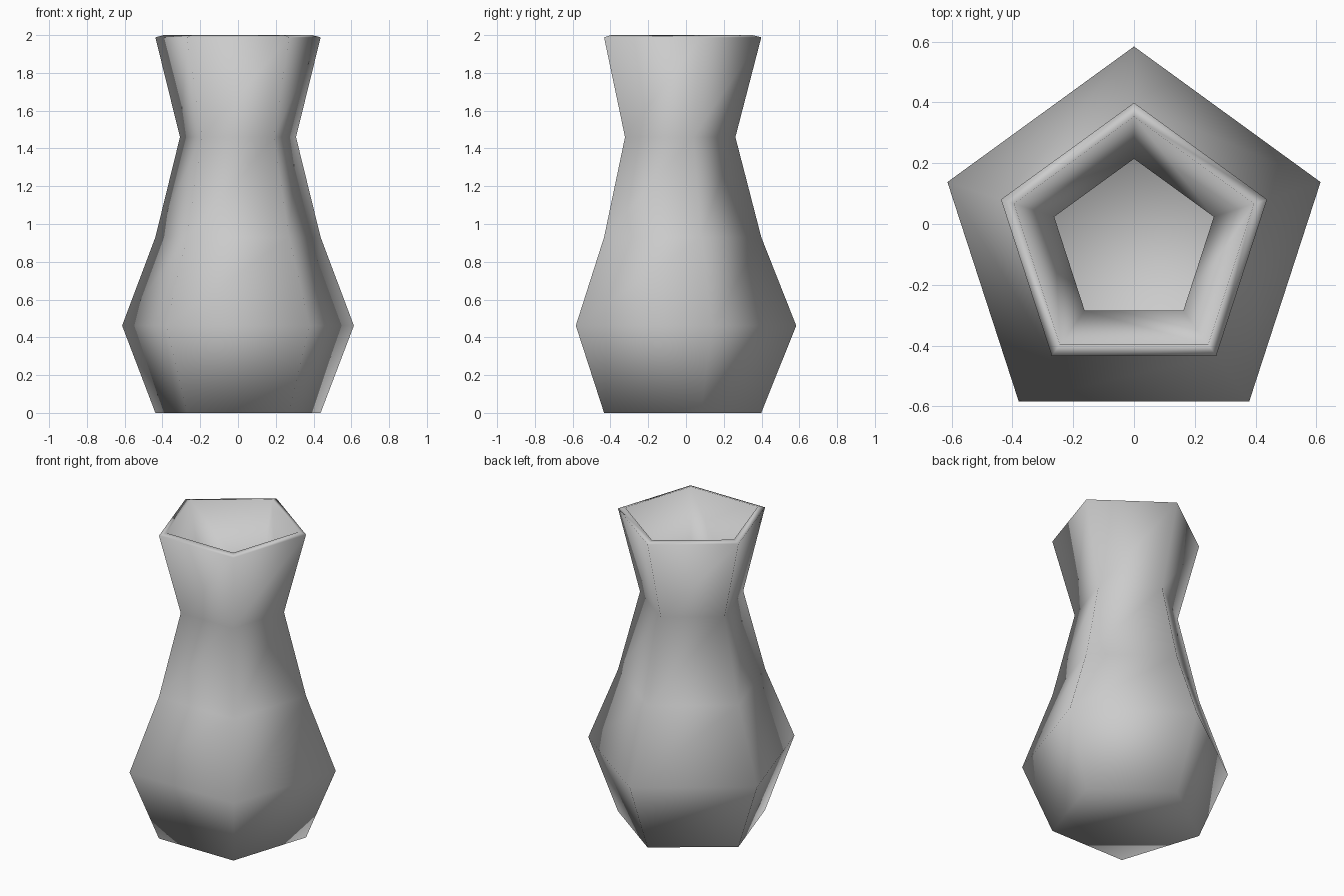
import bpy, bmesh
from math import sin, cos, pi

cube = bpy.data.objects.get("Cube")
if cube:
    bpy.data.objects.remove(cube, do_unlink=True)

SIDES = 5
CENTRE_Y = -0.0615
WALL = 0.047

# Vase colour
clay = bpy.data.materials.new("pale_grey_clay")
clay.use_nodes = True
grey = (0.6, 0.6, 0.6, 1)
clay.diffuse_color = grey
clay.node_tree.nodes["Principled BSDF"].inputs["Base Color"].default_value = grey

# Outer profile: radius and height from foot to lip
profile = [(0.46, 0), (0.645, 0.462), (0.46, 0.93), (0.323, 1.46), (0.46, 1.988)]

# Five-sided shell with a closed foot and an open mouth
bm = bmesh.new()
rings = []
for radius, z in profile:
    angles = [pi / 2 + 2 * pi * i / SIDES for i in range(SIDES)]
    rings.append([bm.verts.new((radius * cos(a), CENTRE_Y + radius * sin(a), z)) for a in angles])
for low, high in zip(rings, rings[1:]):
    for i in range(SIDES):
        j = (i + 1) % SIDES
        bm.faces.new((low[i], low[j], high[j], high[i]))
bm.faces.new(rings[0][::-1])
mesh = bpy.data.meshes.new("vase")
bm.to_mesh(mesh)
bm.free()
mesh.materials.append(clay)
mesh.shade_smooth()

vase = bpy.data.objects.new("vase", mesh)
bpy.context.collection.objects.link(vase)

# Wall thickness, grown inwards, with a sloping lip
wall = vase.modifiers.new("wall", "SOLIDIFY")
wall.thickness = WALL
wall.offset = -1
